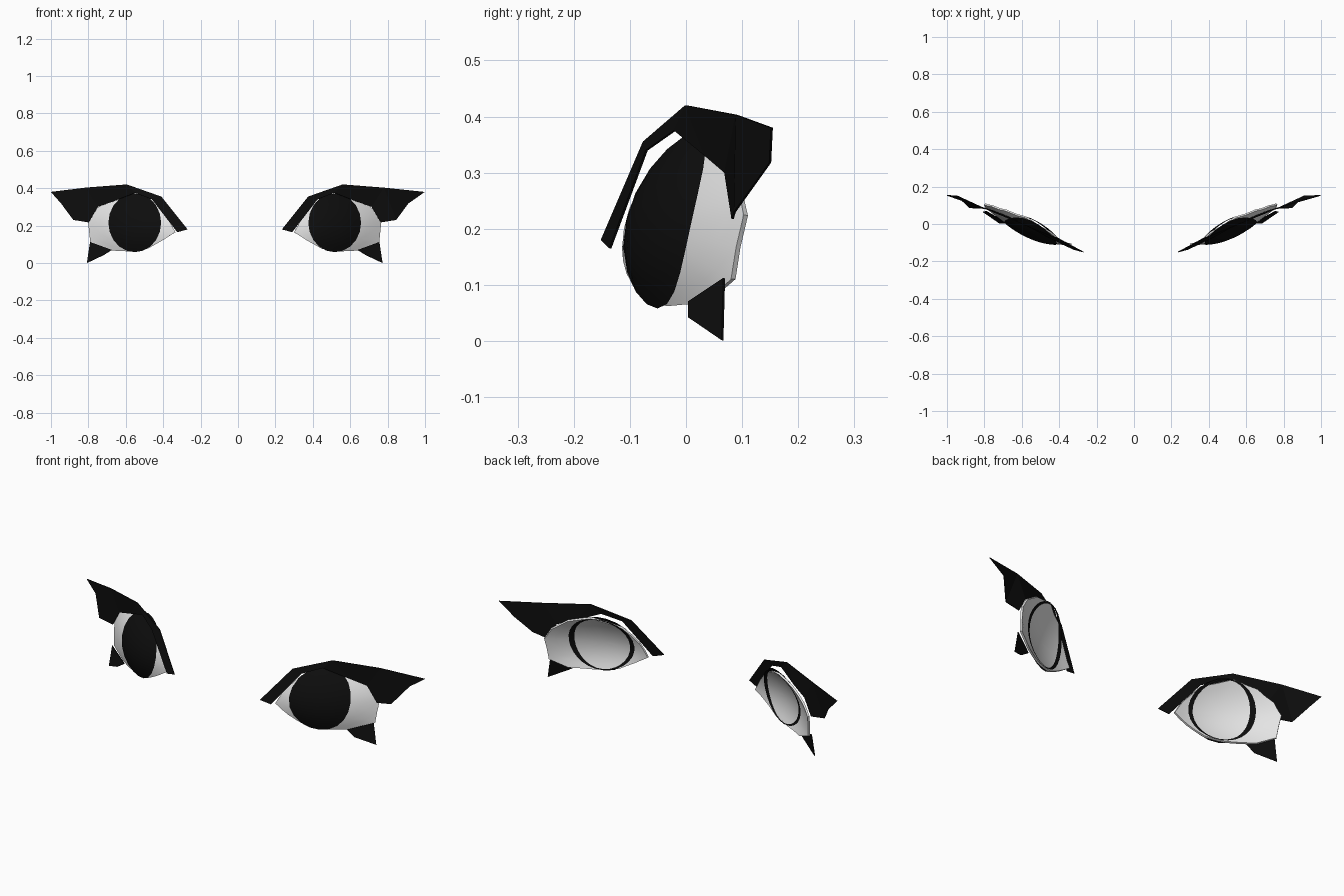
import bpy, bmesh, math

if "Cube" in bpy.data.objects:
    bpy.data.objects.remove(bpy.data.objects["Cube"])


def material(name, value):
    m = bpy.data.materials.new(name)
    m.diffuse_color = (value, value, value, 1)
    m.use_nodes = True
    m.node_tree.nodes["Principled BSDF"].inputs["Base Color"].default_value = m.diffuse_color
    return m


BLACK = material("lash_black", 0.004)
WHITE = material("eye_white", 0.8)
MIRROR_X = -0.0175   # the pair sits very slightly off centre


def surface(x, z):
    """Depth of the curved eyeball front: a slanted plane with a bulge."""
    r2 = ((x - 0.53) / 0.25) ** 2 + ((z - 0.21) / 0.17) ** 2
    return -0.10 + 0.44 * (x - 0.30) + 0.2 * (z - 0.21) - 0.06 * max(0, 1 - r2)


def build(name, verts, faces, mat, side, thickness=0, offset=-1, smooth=True):
    """Make a sheet facing the front, optionally mirrored and thickened."""
    bm = bmesh.new()
    vs = [bm.verts.new((x if side > 0 else 2 * MIRROR_X - x, y, z)) for x, y, z in verts]
    for f in faces:
        bm.faces.new([vs[i] for i in f])
    bm.normal_update()
    for f in bm.faces:
        if f.normal.y > 0:
            f.normal_flip()
    me = bpy.data.meshes.new(name)
    bm.to_mesh(me)
    bm.free()
    me.materials.append(mat)
    ob = bpy.data.objects.new(name, me)
    bpy.context.collection.objects.link(ob)
    bpy.context.view_layer.objects.active = ob
    ob.select_set(True)
    if thickness:
        mod = ob.modifiers.new("thickness", 'SOLIDIFY')
        mod.thickness = thickness
        mod.offset = offset
        bpy.ops.object.modifier_apply(modifier=mod.name)
    if smooth:
        bpy.ops.object.shade_smooth_by_angle(angle=math.radians(40))
    ob.select_set(False)


def disc(rim, centre, rings, lift_mid, lift_rim):
    """Concentric rings from a centre to a rim, laid on the eye surface."""
    n = len(rim)
    cx, cz = centre
    verts = [(cx, surface(cx, cz) - lift_mid, cz)]
    for k in range(1, rings + 1):
        s = k / rings
        lift = lift_mid + (lift_rim - lift_mid) * s ** 3
        for x, z in rim:
            px, pz = cx + (x - cx) * s, cz + (z - cz) * s
            verts.append((px, surface(px, pz) - lift, pz))
    faces = [(0, 1 + i, 1 + (i + 1) % n) for i in range(n)]
    for k in range(rings - 1):
        a, b = 1 + k * n, 1 + (k + 1) * n
        faces += [(a + i, b + i, b + (i + 1) % n, a + (i + 1) % n) for i in range(n)]
    return verts, faces


def ellipse(cx, cz, rx, rz, n):
    return [(cx + rx * math.cos(2 * math.pi * i / n),
             cz + rz * math.sin(2 * math.pi * i / n)) for i in range(n)]


# Outline of the white, each side halved for a finer curve
corners = [(0.30, 0.165), (0.37, 0.12), (0.45, 0.075), (0.55, 0.062), (0.67, 0.068),
           (0.755, 0.11), (0.767, 0.225), (0.73, 0.285), (0.65, 0.34), (0.54, 0.37),
           (0.41, 0.32), (0.34, 0.235)]
outline = []
for p, q in zip(corners, corners[1:] + corners[:1]):
    outline += [p, ((p[0] + q[0]) / 2, (p[1] + q[1]) / 2)]

for side, label in ((1, "right"), (-1, "left")):
    # Curved white shell
    v, f = disc(outline, (0.53, 0.21), 6, 0, 0)
    build(label + "_eye_white", v, f, WHITE, side, 0.01)

    # Dark iris laid over the white
    v, f = disc(ellipse(0.517, 0.215, 0.141, 0.157, 20), (0.517, 0.215), 5, 0.012, 0.004)
    build(label + "_iris", v, f, BLACK, side)

    # Iris edge showing through at the back of the shell
    n = 28
    ring = ellipse(0.517, 0.215, 0.15, 0.148, n) + ellipse(0.517, 0.215, 0.127, 0.143, n)
    v = [(x, surface(x, z) + 0.016, z) for x, z in ring]
    f = [(i, (i + 1) % n, n + (i + 1) % n, n + i) for i in range(n)]
    build(label + "_iris_back_ring", v, f, BLACK, side)

    # Upper lash: upper edge, then lower edge
    tip = 0.998 if side > 0 else 0.965
    v = [(0.235, -0.15, 0.18), (0.375, -0.075, 0.355), (0.56, 0.0, 0.42),
         (0.78, 0.09, 0.403), (tip, 0.153, 0.38),
         (0.29, -0.135, 0.165), (0.425, -0.07, 0.34), (0.515, -0.02, 0.375),
         (0.63, 0.035, 0.33), (0.715, 0.07, 0.3), (0.763, 0.083, 0.217),
         (0.845, 0.087, 0.23), (0.91, 0.15, 0.318)]
    f = [(0, 5, 6, 1), (1, 6, 7, 2), (2, 7, 8), (2, 8, 9, 3), (3, 9, 10, 11), (3, 11, 12, 4)]
    build(label + "_upper_lash", v, f, BLACK, side, 0.004, 0, False)

    # Lower lash spike
    v = [(0.64, 0.005, 0.07), (0.685, 0.005, 0.042), (0.772, 0.065, 0.001), (0.755, 0.068, 0.112)]
    build(label + "_lower_lash", v, [(0, 1, 2, 3)], BLACK, side, 0.004, 0, False)
